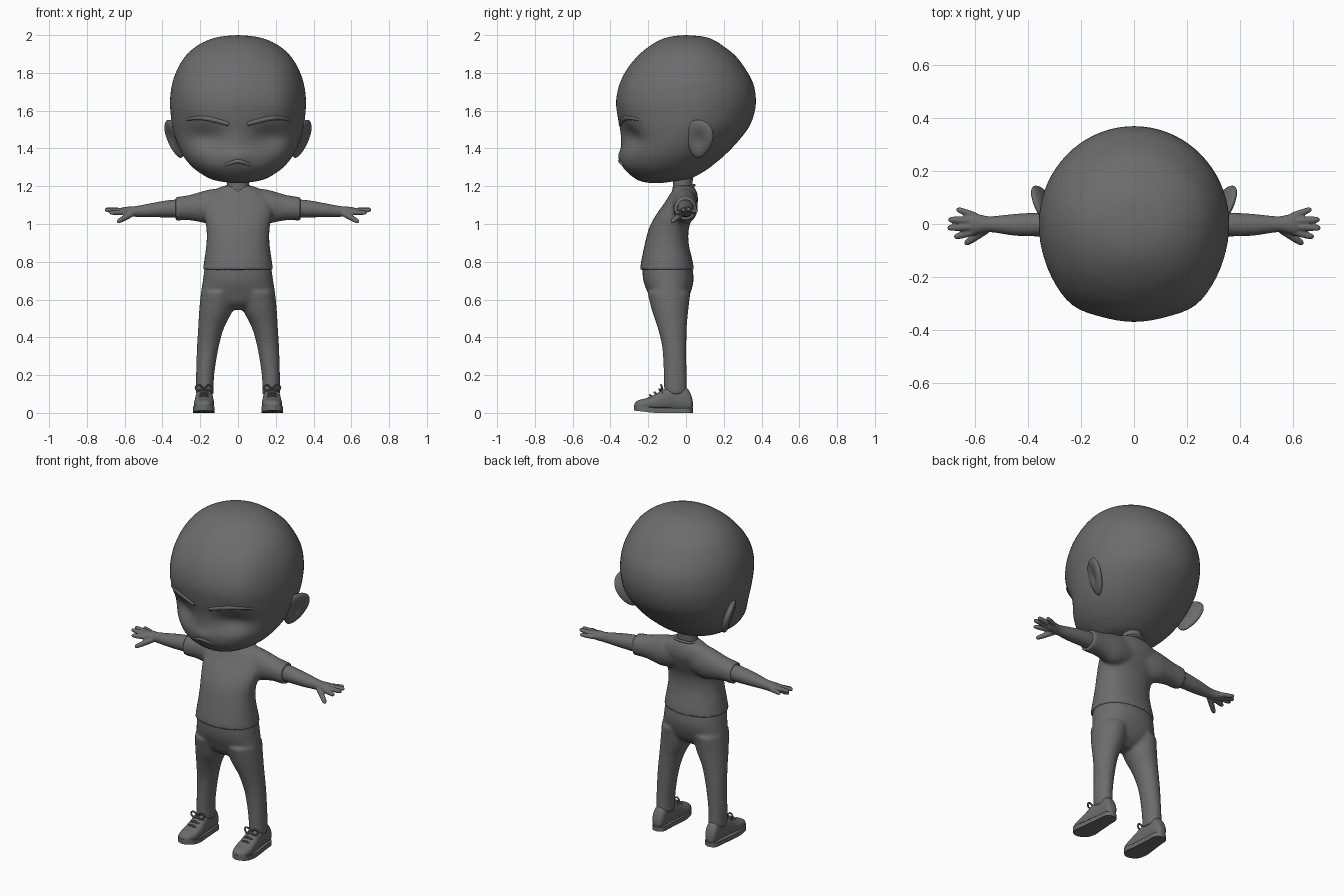
import bpy, bmesh, math
from math import sin, cos, pi, exp, radians
from mathutils import Vector, Matrix
from mathutils.bvhtree import BVHTree

cube = bpy.data.objects.get("Cube")
if cube:
    bpy.data.objects.remove(cube)

grey = bpy.data.materials.new("dark_grey")
grey.use_nodes = True
grey.diffuse_color = (0.15, 0.15, 0.15, 1)
grey.node_tree.nodes["Principled BSDF"].inputs["Base Color"].default_value = (0.15, 0.15, 0.15, 1)


def finish(name, bm):
    """Turn a bmesh into a smooth shaded object."""
    bmesh.ops.recalc_face_normals(bm, faces=bm.faces)
    mesh = bpy.data.meshes.new(name)
    bm.to_mesh(mesh)
    bm.free()
    mesh.materials.append(grey)
    mesh.shade_smooth()
    mesh.set_sharp_from_angle(angle=radians(50))
    obj = bpy.data.objects.new(name, mesh)
    bpy.context.collection.objects.link(obj)
    return obj


def spline(rows, steps):
    """Smooth curve through rows of numbers."""
    rows = [Vector(r) for r in rows]
    pts = [2 * rows[0] - rows[1]] + rows + [2 * rows[-1] - rows[-2]]
    out = []
    for i in range(1, len(pts) - 2):
        a, b, c, d = pts[i - 1:i + 3]
        for k in range(steps):
            t = k / steps
            out.append(b + (c - a) * t / 2 + (2 * a - 5 * b + 4 * c - d) * t * t / 2
                       + (3 * b - a - 3 * c + d) * t ** 3 / 2)
    return out + [rows[-1]]


def skin(bm, rings):
    """Bridge rings of points and cap both ends."""
    loops = [[bm.verts.new(p) for p in ring] for ring in rings]
    n = len(loops[0])
    for a, b in zip(loops, loops[1:]):
        for i in range(n):
            bm.faces.new((a[i], a[(i + 1) % n], b[(i + 1) % n], b[i]))
    bm.faces.new(loops[0])
    bm.faces.new(loops[-1])


def loft(bm, rows, axis="z", side=1, steps=4, n=32, power=2.0):
    """Rows hold position, then low and high limits of both cross axes."""
    rings = []
    for t, a0, a1, b0, b1 in spline(rows, steps):
        ring = []
        for i in range(n):
            u, v = cos(2 * pi * i / n), sin(2 * pi * i / n)
            u, v = (math.copysign(abs(w) ** (2 / power), w) for w in (u, v))
            a, b = (a0 + a1 + u * (a1 - a0)) / 2, (b0 + b1 + v * (b1 - b0)) / 2
            p = {"x": (t, a, b), "y": (a, t, b), "z": (a, b, t)}[axis]
            ring.append(Vector((p[0] * side, p[1], p[2])))
        rings.append(ring)
    skin(bm, rings)


def tube(bm, points, radii, side=1, n=10, steps=4):
    """Round tapered tube along a smooth path."""
    path = spline([(*p, r) for p, r in zip(points, radii)], steps)
    rings = []
    for i, p in enumerate(path):
        d = (path[min(i + 1, len(path) - 1)] - path[max(i - 1, 0)]).to_3d()
        q = d.to_track_quat("Z", "Y")
        ring = [p.to_3d() + q @ Vector((cos(2 * pi * k / n), sin(2 * pi * k / n), 0)) * max(p[3], 0.001)
                for k in range(n)]
        rings.append([Vector((v.x * side, v.y, v.z)) for v in ring])
    skin(bm, rings)


def blend(obj, voxel, passes):
    """Fuse overlapping volumes into one soft surface."""
    mod = obj.modifiers.new("fuse", "REMESH")
    mod.mode = "VOXEL"
    mod.voxel_size = voxel
    mod.use_smooth_shade = True
    mod = obj.modifiers.new("soften", "SMOOTH")
    mod.iterations = passes


# Head: height, half width, front, back
skull = [(1.217, .03, -.19, -.13), (1.225, .09, -.235, -.07), (1.24, .148, -.268, .02),
         (1.275, .208, -.312, .09), (1.31, .25, -.337, .14), (1.36, .29, -.345, .2),
         (1.42, .32, -.345, .26), (1.5, .345, -.35, .325), (1.57, .355, -.362, .357),
         (1.65, .36, -.37, .37), (1.74, .349, -.352, .357), (1.82, .321, -.312, .315),
         (1.89, .277, -.255, .262), (1.94, .222, -.195, .2), (1.975, .155, -.135, .145),
         (1.993, .085, -.075, .085), (2.0, .004, -.004, .004)]
bm = bmesh.new()
loft(bm, [(z, -w, w, f, b) for z, w, f, b in skull], steps=5, n=72)
for v in bm.verts:
    x, y, z = v.co
    if y < 0:
        # fuller front corners, hollow eye sockets, small muzzle
        upper = min(max((z - 1.3) / 0.3, 0), 1)
        v.co.y -= 0.025 * exp(-((abs(x) - .25) / .09) ** 2) * upper * min(1, -y / .15) * min(1, (2 - z) / .3)
        front = min(1, -y / 0.2)
        v.co.y += 0.045 * front * exp(-((abs(x) - .17) / .1) ** 2 - ((z - 1.455) / .06) ** 2)
        v.co.y -= 0.014 * front * exp(-(x / .06) ** 2 - ((z - 1.355) / .035) ** 2)
surface = BVHTree.FromBMesh(bm)
finish("head", bm)


def on_face(angle, z, sink=0.0):
    """Point on the head at an angle from straight ahead."""
    out = Vector((sin(radians(angle)), -cos(radians(angle)), 0))
    hit = surface.ray_cast(out + Vector((0, 0, z)), -out)[0]
    return hit - out * sink


# Eyebrows and moustache
for side, label in ((1, "left"), (-1, "right")):
    bm = bmesh.new()
    brow = [(8, 1.53), (20, 1.55), (31, 1.562), (43, 1.558), (54, 1.54)]
    tube(bm, [on_face(a, z, .005) for a, z in brow], [.013, .014, .013, .01, .004], side)
    finish(label + "_eyebrow", bm)
bm = bmesh.new()
tube(bm, [on_face(a, z, .004) for a, z in ((-15, 1.3), (-8, 1.32), (0, 1.333), (8, 1.32), (15, 1.3))],
     [.003, .01, .012, .01, .003])
finish("moustache", bm)

# Ears: cupped flattened ovals, narrower at the lobe
for side, label in ((1, "left"), (-1, "right")):
    bm = bmesh.new()
    bmesh.ops.create_uvsphere(bm, u_segments=32, v_segments=20, radius=1)
    turn = Matrix.Rotation(radians(-24), 4, "Z") @ Matrix.Rotation(radians(17), 4, "Y") \
        @ Matrix.Rotation(radians(-14), 4, "X")
    for v in bm.verts:
        x, y, z = v.co
        dish = 0.022 * exp(-(y * y + z * z) / 0.3) if x > 0 else 0
        p = turn @ Vector((x * .027 - dish, y * (.076 + .018 * z), z * .107))
        v.co = ((p.x + .337) * side, p.y + .07, p.z + 1.45)
    finish(label + "_ear", bm)

# Neck and shirt collar
bm = bmesh.new()
loft(bm, [(1.13, -.065, .065, -.075, .045), (1.2, -.058, .058, -.07, .035), (1.28, -.06, .06, -.07, .04)])
finish("neck", bm)
bm = bmesh.new()
ring = [(.073 * sin(a), -.012 - .056 * cos(a), 1.19 - .015 * cos(a))
        for a in (2 * pi * i / 24 for i in range(25))]
tube(bm, ring, [.007] * 25, steps=2)
finish("collar", bm)

# Shirt: body and both sleeves
body = [(.757, .187, -.243, .043), (.80, .18, -.238, .036), (.9, .167, -.217, .014),
        (.98, .168, -.195, .016), (1.05, .182, -.158, .042), (1.11, .185, -.115, .062),
        (1.15, .165, -.09, .062), (1.18, .125, -.07, .053), (1.203, .075, -.06, .038)]
bm = bmesh.new()
loft(bm, [(z, -w, w, f, b) for z, w, f, b in body], power=2.2)
for side in (1, -1):
    loft(bm, [(.06, -.07, .055, 1.02, 1.19), (.14, -.075, .062, 1.0, 1.185), (.2, -.07, .06, 1.01, 1.17),
              (.26, -.065, .057, 1.02, 1.153), (.33, -.065, .057, 1.018, 1.143)], "x", side)
blend(finish("shirt", bm), .01, 5)

# Arms with hands: fingers as base, tip and root thickness
fingers = [((.6, .03, 1.065), (.672, .057, 1.07), .013), ((.61, .012, 1.07), (.703, .017, 1.078), .014),
           ((.61, -.01, 1.07), (.706, -.015, 1.075), .014), ((.6, -.027, 1.062), (.68, -.05, 1.06), .014),
           ((.56, -.022, 1.055), (.64, -.076, 1.01), .015)]
for side, label in ((1, "left"), (-1, "right")):
    bm = bmesh.new()
    loft(bm, [(.26, -.05, .045, 1.035, 1.132), (.36, -.047, .043, 1.035, 1.127), (.45, -.044, .038, 1.036, 1.112),
              (.54, -.031, .029, 1.038, 1.095), (.58, -.035, .035, 1.04, 1.092),
              (.61, -.037, .04, 1.047, 1.088), (.63, -.022, .025, 1.058, 1.08)], "x", side)
    for base, tip, r in fingers:
        a, b = Vector(base), Vector(tip)
        tube(bm, [a, a.lerp(b, .5), a.lerp(b, .88), b], [r * 1.1, r, r * .8, r * .35], side)
    blend(finish(label + "_arm", bm), .0045, 2)

# Trousers: hips and both legs
hips = [(.545, .05, -.13, -.05), (.58, .14, -.175, -.005), (.63, .192, -.2, .022),
        (.7, .186, -.226, .04), (.775, .176, -.232, .034)]
bm = bmesh.new()
loft(bm, [(z, -w, w, f, b) for z, w, f, b in hips], power=2.2)
for side in (1, -1):
    loft(bm, [(.1, .128, .224, -.116, .006), (.2, .126, .222, -.118, .003), (.34, .104, .218, -.125, .002),
              (.45, .074, .211, -.15, .004), (.54, .03, .206, -.18, .012), (.64, .01, .196, -.205, .024)],
         "z", side)
blend(finish("trousers", bm), .01, 5)

# Shoes: upper, sole and laces
for side, label in ((1, "left"), (-1, "right")):
    bm = bmesh.new()
    loft(bm, [(-.272, .165, .2, .03, .05), (-.255, .143, .222, .015, .066), (-.21, .128, .233, .012, .078),
              (-.16, .128, .23, .012, .1), (-.11, .133, .225, .012, .13), (-.05, .138, .217, .012, .145),
              (0, .14, .214, .012, .135), (.025, .148, .208, .015, .1), (.036, .165, .19, .03, .06)],
         "y", side, power=2.4)
    finish(label + "_shoe", bm)

    bm = bmesh.new()
    outline = [(-.275, .17, .195), (-.25, .137, .229), (-.2, .124, .238), (-.12, .13, .232),
               (-.04, .135, .222), (.015, .14, .216), (.036, .165, .19)]
    edge = spline(outline, 4)
    plan = [(lo, y) for y, lo, hi in edge] + [(hi, y) for y, lo, hi in reversed(edge)]
    rings = [[Vector((x * side, y, z + lift * max(0, -y - .17))) for x, y in plan]
             for z, lift in ((0, .12), (.026, .15))]
    skin(bm, rings)
    finish(label + "_sole", bm)

    bm = bmesh.new()
    for y, z in ((-.185, .09), (-.16, .104), (-.135, .12)):
        tube(bm, [(.143, y + .012, z - .018), (.18, y - .006, z + .004), (.215, y + .012, z - .018)],
             [.006] * 3, side, n=6)
    for s in (1, -1):
        tube(bm, [(.18, -.125, .128), (.18 + s * .025, -.132, .148), (.18 + s * .045, -.127, .135),
                  (.18 + s * .03, -.135, .118), (.18, -.13, .126)], [.005] * 5, side, n=6)
    finish(label + "_laces", bm)
